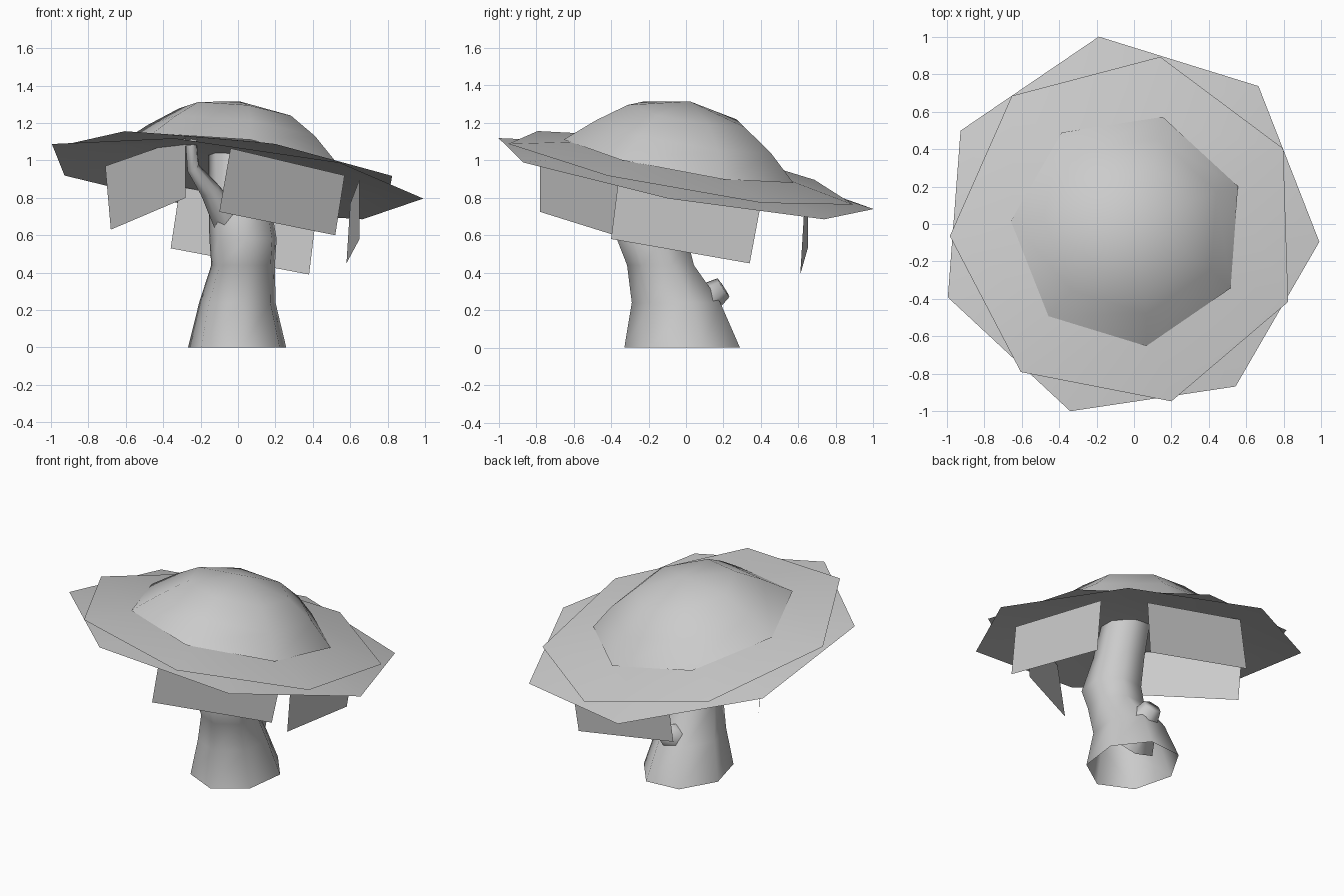
import bpy, bmesh
from math import cos, sin, radians, tau
from mathutils import Vector

if "Cube" in bpy.data.objects:
    bpy.data.objects.remove(bpy.data.objects["Cube"])

grey = bpy.data.materials.new("plain_grey")
grey.use_nodes = True
grey.diffuse_color = (0.6, 0.6, 0.6, 1)
grey.node_tree.nodes["Principled BSDF"].inputs["Base Color"].default_value = (0.6, 0.6, 0.6, 1)


def finish(name, bm, smooth=True):
    mesh = bpy.data.meshes.new(name)
    bm.to_mesh(mesh)
    bm.free()
    mesh.materials.append(grey)
    for p in mesh.polygons:
        p.use_smooth = smooth
    obj = bpy.data.objects.new(name, mesh)
    bpy.context.collection.objects.link(obj)


def bridge(bm, rings):
    for low, high in zip(rings, rings[1:]):
        n = len(low)
        for i in range(n):
            j = (i + 1) % n
            bm.faces.new((low[i], low[j], high[j], high[i]))


def tilted_cap(name, center, start, profile, apex, sides=7):
    """Seven-sided cap of (radius, lift, shift) rings lying on a sloping plane."""
    bm = bmesh.new()
    cx, cy, cz = center
    rings = []
    for radius, lift, shift in profile:
        ring = []
        for i in range(sides):
            a = radians(start) + tau * i / sides
            dx, dy = shift + radius * cos(a), shift + radius * sin(a)
            z = cz + lift - 0.12 * dx - 0.18 * dy
            ring.append(bm.verts.new((cx + dx, cy + dy, z)))
        rings.append(ring)
    bridge(bm, rings)
    top = bm.verts.new((cx + 0.04, cy + 0.05, cz + apex))
    last = rings[-1]
    for i in range(sides):
        bm.faces.new((last[i], last[(i + 1) % sides], top))
    finish(name, bm)


def tube(name, sections, sides=7, turn=0.3, capped=False):
    """Tapered limb through (x, y, z, radius_x, radius_y) sections."""
    bm = bmesh.new()
    pts = [Vector(s[:3]) for s in sections]
    axis = (pts[-1] - pts[0]).normalized()
    tilt = Vector((0, 0, 1)).rotation_difference(axis)
    rings = []
    for p, s in zip(pts, sections):
        ring = []
        for i in range(sides):
            a = turn + tau * i / sides
            off = Vector((s[3] * cos(a), s[4] * sin(a), 0))
            if axis.z < 0.9:
                off = tilt @ off
            ring.append(bm.verts.new(p + off))
        rings.append(ring)
    bridge(bm, rings)
    if capped:
        bm.faces.new(rings[-1])
    finish(name, bm)


# Canopy: two overlapping brim sheets and the crown
tilted_cap("lower_brim", (-0.036, -0.017, 0.905), 98.5, [(1.03, 0, 0), (0.6, 0.07, 0)], 0.1)
tilted_cap("upper_brim", (-0.04, -0.034, 0.952), 79, [(0.945, 0, 0), (0.6, 0.06, 0)], 0.09)
tilted_cap("crown", (-0.03, -0.03, 1.015), 73,
           [(0.63, -0.005, 0), (0.48, 0.13, 0.025), (0.32, 0.24, 0.035)], 0.3)

# Trunk with flared foot, leaning forward and straightening above
tube("trunk", [
    (0, -0.01, 0, 0.27, 0.32),
    (0, -0.045, 0.24, 0.21, 0.245),
    (0.03, -0.13, 0.44, 0.175, 0.185),
    (0.03, -0.175, 0.58, 0.185, 0.195),
    (0.01, -0.13, 0.78, 0.17, 0.16),
    (-0.01, -0.06, 1.1, 0.15, 0.15)])

# Short stump at the back and a thin upper branch
tube("branch_stump", [(0, -0.03, 0.17, 0.16, 0.15), (0.02, 0.12, 0.265, 0.095, 0.085),
                      (0.02, 0.2, 0.32, 0.06, 0.06)], 6, capped=True)
tube("upper_branch", [(-0.04, -0.2, 0.66, 0.09, 0.09), (-0.15, -0.32, 0.84, 0.055, 0.055),
                      (-0.24, -0.41, 0.96, 0.035, 0.035), (-0.25, -0.43, 1.1, 0.035, 0.035)], 6)


# Flat leaf cards hanging below the brim
def card(name, start, end, rise_start, rise_end):
    bm = bmesh.new()
    a, b = Vector(start), Vector(end)
    bm.faces.new([bm.verts.new(v) for v in
                  (a, b, b + Vector(rise_end), a + Vector(rise_start))])
    finish(name, bm, smooth=False)


card("front_card", (-0.1, -0.78, 0.725), (0.52, -0.38, 0.6), (0.06, 0, 0.34), (0.05, 0.04, 0.32))
card("left_card", (0.65, -0.4, 0.58), (0.58, 0.34, 0.45), (0, 0.04, 0.32), (0.02, 0.06, 0.32))
card("back_card", (0.38, 0.61, 0.39), (-0.36, 0.65, 0.53), (0.04, 0.02, 0.33), (0.05, 0, 0.33))
card("right_card", (-0.68, 0.19, 0.63), (-0.28, -0.44, 0.8), (-0.03, 0, 0.34), (0, 0, 0.32))
